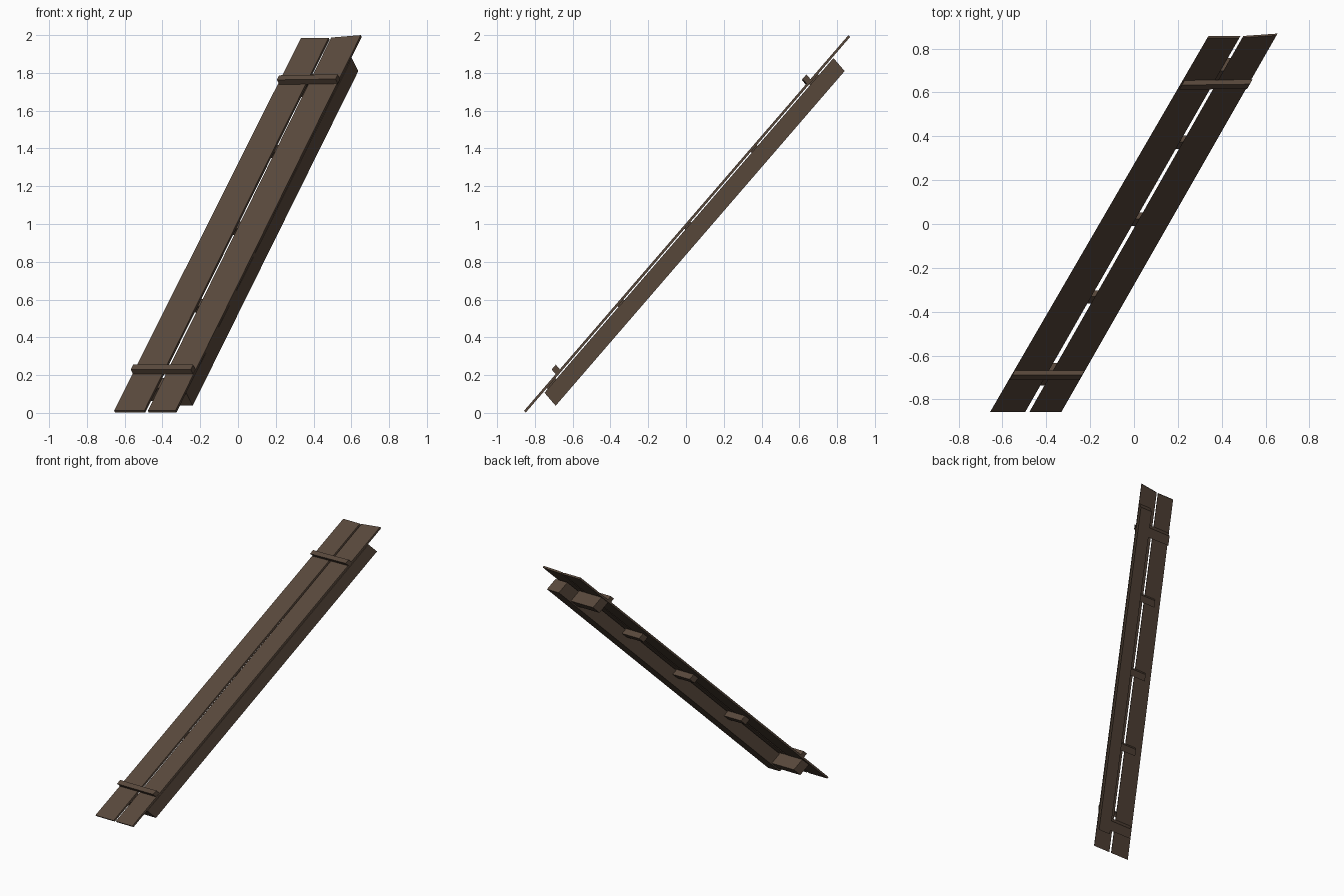
import bpy
from mathutils import Vector

if "Cube" in bpy.data.objects:
    bpy.data.objects.remove(bpy.data.objects["Cube"])

# Slanted frame: a = sideways, y = run along the slope, d = depth below the plank surface
DEPTH = Vector((0.355, 0.609, -0.71))


def point(a, y, d):
    return Vector((a + 0.573 * y, y, 1.004 + 1.158 * y)) + DEPTH * d


def material(name, rgb):
    m = bpy.data.materials.new(name)
    m.diffuse_color = (*rgb, 1.0)
    m.use_nodes = True
    m.node_tree.nodes["Principled BSDF"].inputs["Base Color"].default_value = m.diffuse_color
    return m


wood = material("dark brown wood", (0.100, 0.066, 0.045))


def bar(name, low, high, d):
    """Skewed box. low/high = (a_left, a_right, y_left, y_right) of its two ends."""
    verts = []
    for depth in d:
        for end, order in ((low, (0, 1)), (high, (1, 0))):
            verts += [point(end[i], end[i + 2], depth) for i in order]
    faces = [(0, 1, 2, 3), (7, 6, 5, 4)]
    faces += [(i, i + 4, (i + 1) % 4 + 4, (i + 1) % 4) for i in range(4)]
    mesh = bpy.data.meshes.new(name)
    mesh.from_pydata(verts, [], faces)
    mesh.update()
    mesh.materials.append(wood)
    obj = bpy.data.objects.new(name, mesh)
    bpy.context.collection.objects.link(obj)
    return obj


def block(name, a0, a1, y0, y1, d0, d1):
    return bar(name, (a0, a1, y0, y0), (a0, a1, y1, y1), (d0, d1))


# Two long planks, slightly uneven
bar("left_plank", (-0.165, -0.005, -0.857, -0.857), (-0.152, -0.006, 0.848, 0.848), (0, 0.014))
bar("right_plank", (0.014, 0.160, -0.857, -0.857), (0.007, 0.157, 0.849, 0.860), (0, 0.014))

# Supporting beam under the right plank
block("side_beam", 0.05, 0.155, -0.762, 0.768, 0.021, 0.118)

# Deep blocks near both ends, shallow rungs between them
for name, y0, y1 in (("lower_block", -0.745, -0.70), ("upper_block", 0.645, 0.69)):
    block(name, -0.145, 0.06, y0, y1, 0.013, 0.110)
for i, y in enumerate((-0.355, 0.0, 0.35)):
    block(f"rung_{i + 1}", -0.10, 0.06, y - 0.016, y + 0.016, 0.013, 0.06)

# Cross battens on top of the planks
block("lower_batten", -0.160, 0.158, -0.690, -0.668, -0.035, 0.001)
bar("upper_batten", (-0.145, 0.163, 0.634, 0.638), (-0.145, 0.163, 0.655, 0.659), (-0.035, 0.001))
